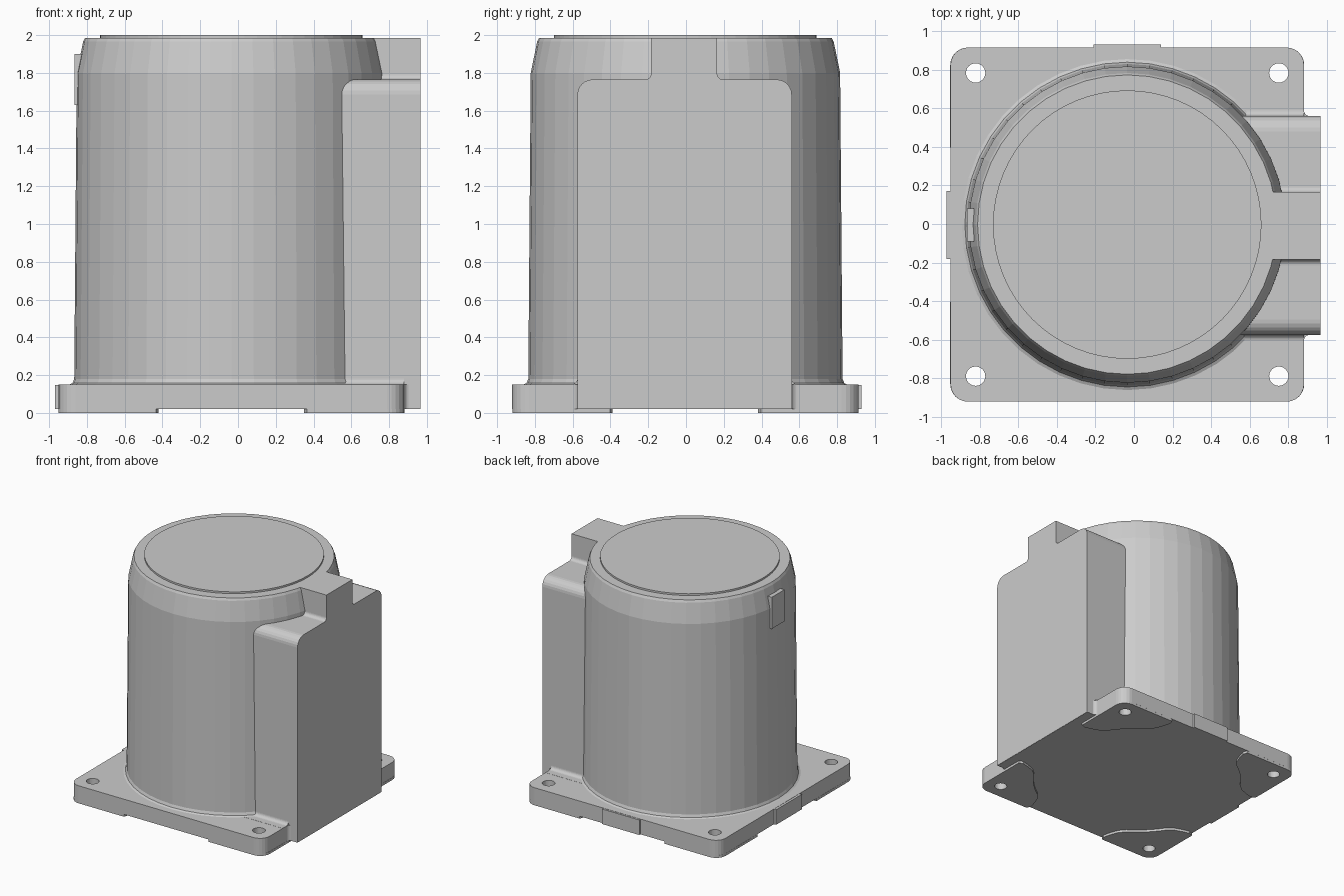
import bpy, bmesh
from math import sin, cos, pi, radians
from mathutils import Matrix, Vector

if "Cube" in bpy.data.objects:
    bpy.data.objects.remove(bpy.data.objects["Cube"])

CX, CY = -0.035, -0.003          # centre of plate and barrel
ALONG_X = Matrix(((0, 0, 1, 0), (1, 0, 0, 0), (0, 1, 0, 0), (0, 0, 0, 1)))


def rounded(corners, steps=6):
    """Outline from (x, y, radius) right-angle corners."""
    out = []
    n = len(corners)
    for i, (x, y, r) in enumerate(corners):
        p = Vector((x, y))
        if r == 0:
            out.append(p)
            continue
        a = (Vector(corners[i - 1][:2]) - p).normalized()
        b = (Vector(corners[(i + 1) % n][:2]) - p).normalized()
        c = p + (a + b) * r
        for k in range(steps + 1):
            t = k / steps * pi / 2
            out.append(c - b * r * cos(t) - a * r * sin(t))
    return out


def circle(x, y, r, n=24):
    return [Vector((x + r * cos(2 * pi * k / n), y + r * sin(2 * pi * k / n))) for k in range(n)]


def clean(obj):
    bm = bmesh.new()
    bm.from_mesh(obj.data)
    bmesh.ops.remove_doubles(bm, verts=bm.verts, dist=1e-5)
    bmesh.ops.recalc_face_normals(bm, faces=bm.faces)
    for f in bm.faces:
        f.smooth = False
    bm.to_mesh(obj.data)
    bm.free()


def extrude(name, loops, lo, hi, matrix=None):
    """Filled outline (further loops are holes) extruded from lo to hi."""
    cu = bpy.data.curves.new(name, 'CURVE')
    cu.dimensions, cu.fill_mode, cu.extrude = '2D', 'BOTH', (hi - lo) / 2
    for loop in loops:
        s = cu.splines.new('POLY')
        s.points.add(len(loop) - 1)
        for pt, p in zip(s.points, loop):
            pt.co = (p.x, p.y, 0, 1)
        s.use_cyclic_u = True
    obj = bpy.data.objects.new(name, cu)
    bpy.context.collection.objects.link(obj)
    bpy.ops.object.select_all(action='DESELECT')
    obj.select_set(True)
    bpy.context.view_layer.objects.active = obj
    bpy.ops.object.convert(target='MESH')
    obj = bpy.context.view_layer.objects.active
    obj.data.transform((matrix or Matrix()) @ Matrix.Translation((0, 0, (lo + hi) / 2)))
    clean(obj)
    return obj


def box(name, x0, x1, y0, y1, z0, z1):
    return extrude(name, [rounded([(x0, y0, 0), (x1, y0, 0), (x1, y1, 0), (x0, y1, 0)])], z0, z1)


def lathe(name, profile, n=44):
    bm = bmesh.new()
    rings = [[bm.verts.new((CX + r * cos(2 * pi * k / n), CY + r * sin(2 * pi * k / n), z))
              for k in range(n)] for r, z in profile]
    for a, b in zip(rings, rings[1:]):
        for k in range(n):
            bm.faces.new((a[k], a[(k + 1) % n], b[(k + 1) % n], b[k]))
    bm.faces.new(rings[0][::-1])
    bm.faces.new(rings[-1])
    me = bpy.data.meshes.new(name)
    bm.to_mesh(me)
    bm.free()
    obj = bpy.data.objects.new(name, me)
    bpy.context.collection.objects.link(obj)
    clean(obj)
    return obj


def union(obj, other):
    m = obj.modifiers.new("join", 'BOOLEAN')
    m.operation, m.solver, m.object = 'UNION', 'EXACT', other
    bpy.context.view_layer.objects.active = obj
    bpy.ops.object.modifier_apply(modifier=m.name)
    bpy.data.objects.remove(other)


# Square base plate with bolt holes and a tongue under the side housing
holes = {(sx, sy): circle(CX + sx * 0.785, CY + sy * 0.785, 0.05) for sx in (-1, 1) for sy in (-1, 1)}
plate = rounded([(-0.95, -0.92, .09), (0.88, -0.92, .09), (0.88, -0.574, .03), (0.963, -0.574, 0),
                 (0.963, 0.559, 0), (0.88, 0.559, .03), (0.88, 0.914, .09), (-0.95, 0.914, .09)])
extrude("base_plate", [plate] + list(holes.values()), 0.02, 0.15)

# Small tabs on the plate edges
box("left_tab", -0.97, -0.94, -0.18, 0.17, 0.02, 0.148)
box("back_tab", -0.21, 0.14, 0.90, 0.93, 0.02, 0.148)

# Corner feet, with the inner edge following the round recess
E = 0.9165
arc = [Vector((0.84 * cos(radians(a)), 0.84 * sin(radians(a)))) for a in range(34, 57, 2)]
side = [Vector(p) for p in ((E, 0.40), (0.88, 0.385), (0.82, 0.40), (0.75, 0.425))]
tip = rounded([(E, 0.41, 0), (E, E, .09), (0.41, E, 0)])
foot = tip[1:-1] + [Vector((v.y, v.x)) for v in side] + arc[::-1] + side[::-1]
for (sx, sy), hole in holes.items():
    pts = [Vector((CX + sx * p.x, CY + sy * p.y)) for p in foot]
    extrude("corner_foot", [pts, hole], 0.0, 0.02)

# Tapered barrel with bevelled shoulder
barrel = lathe("barrel", [(0.86, 0.14), (0.857, 0.15), (0.841, 0.158), (0.832, 0.18),
                          (0.819, 1.80), (0.785, 1.965), (0.775, 1.985)])

# Side housing with rounded shoulders and a raised neck
housing = extrude("housing", [rounded([
    (-0.575, 0.021, 0), (0.56, 0.021, 0), (0.56, 1.765, .08), (0.165, 1.765, .03),
    (0.165, 1.985, 0), (-0.185, 1.985, 0), (-0.185, 1.765, .03), (-0.575, 1.765, .08)])],
    0.45, 0.965, ALONG_X)
union(barrel, housing)

# Fillets where the housing meets the plate
for name, y, s in (("front_fillet", -0.575, -1), ("back_fillet", 0.56, 1)):
    extrude(name, [rounded([(y - s * .02, 0.14, 0), (y + s * .08, 0.14, 0), (y + s * .08, 0.151, 0),
                            (y, 0.151, .03), (y, 0.2, 0), (y - s * .02, 0.2, 0)])], 0.5, 0.88, ALONG_X)

# Clip on the left of the barrel and the thin lid disc
box("left_clip", -0.866, -0.80, -0.09, 0.08, 1.63, 1.90)
lathe("lid_disc", [(0.695, 1.97), (0.695, 2.0)], 64)
